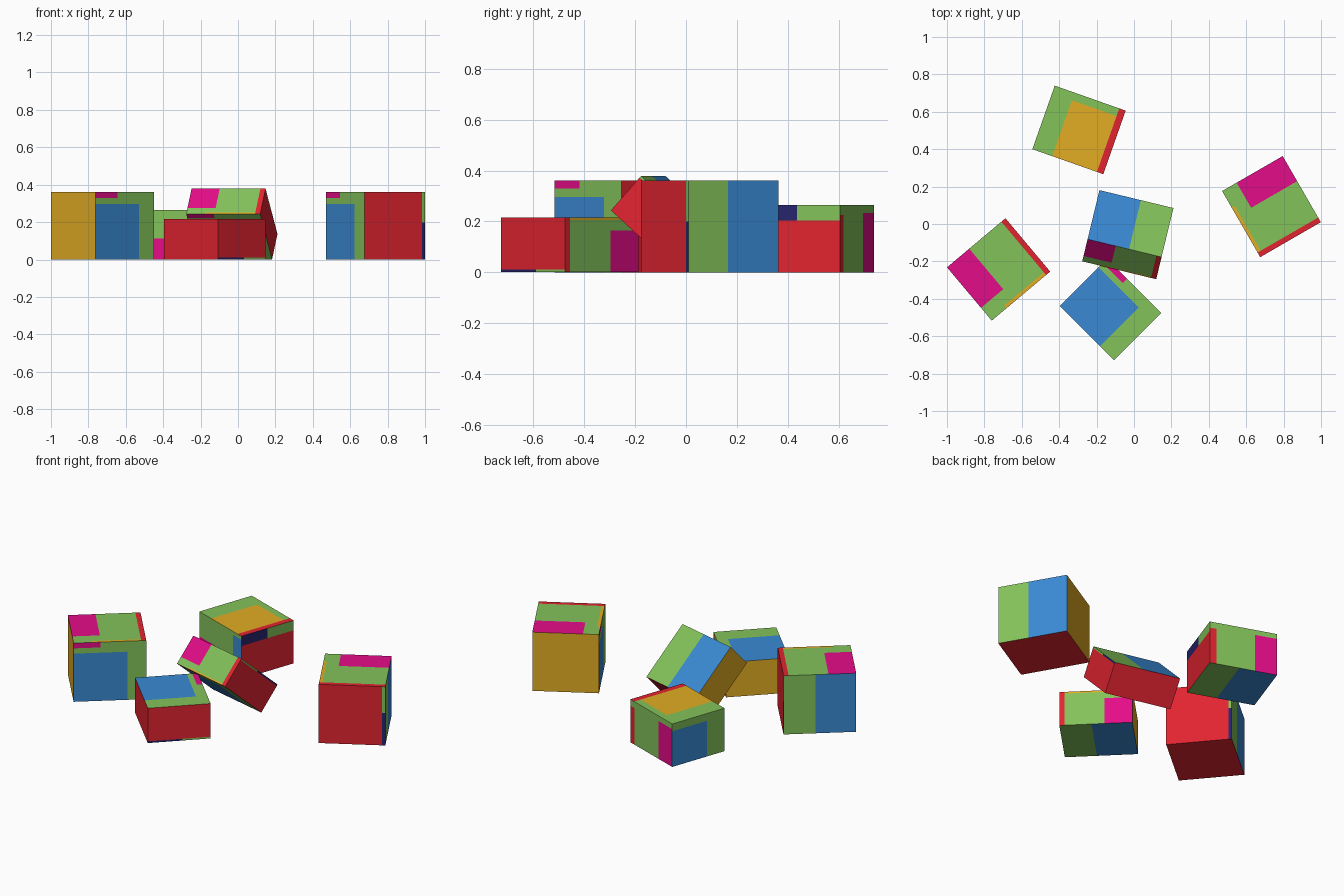
import bpy, bmesh, math
from mathutils import Matrix, Vector

if "Cube" in bpy.data.objects:
    bpy.data.objects.remove(bpy.data.objects["Cube"])

# flat colours (sRGB bytes turned into linear values)
COLOURS = {"green": (131, 194, 90), "blue": (58, 138, 212), "red": (226, 36, 48),
           "yellow": (226, 172, 36), "magenta": (228, 12, 136), "navy": (38, 36, 108)}
NAMES = list(COLOURS)
MATS = []
for name, rgb in COLOURS.items():
    m = bpy.data.materials.new(name)
    m.diffuse_color = [((c / 255 + 0.055) / 1.055) ** 2.4 for c in rgb] + [1]
    m.use_nodes = True
    m.node_tree.nodes["Principled BSDF"].inputs["Base Color"].default_value = m.diffuse_color
    MATS.append(m)

# each side seen from outside: lower-left corner, u direction, v direction
SIDES = {"front": ((-1, -1, -1), (1, 0, 0), (0, 0, 1)),
         "right": ((1, -1, -1), (0, 1, 0), (0, 0, 1)),
         "back": ((1, 1, -1), (-1, 0, 0), (0, 0, 1)),
         "left": ((-1, 1, -1), (0, -1, 0), (0, 0, 1)),
         "top": ((-1, -1, 1), (1, 0, 0), (0, 1, 0)),
         "bottom": ((-1, 1, -1), (1, 0, 0), (0, -1, 0))}

# painted design: base colour, then patches (u0, u1, v0, v1, colour)
CRATE = {
    "front": ("green", [(0, .74, 0, .82, "blue"), (0, .37, .91, 1, "magenta")]),
    "right": ("red", [(.95, 1, 0, .55, "navy"), (.95, 1, .55, 1, "green")]),
    "back": ("green", [(.44, 1, 0, 1, "blue")]),
    "left": ("yellow", []),
    "top": ("green", [(0, .38, .24, 1, "magenta"), (.25, .94, 0, .05, "yellow"),
                      (.93, 1, 0, 1, "red")]),
    "bottom": ("red", []),
}
LOW_CRATE = {
    "front": ("green", [(0, .4, 0, .42, "magenta"), (.8, 1, 0, .92, "blue")]),
    "right": ("red", [(0, .5, .77, 1, "navy"), (.5, 1, .77, 1, "green")]),
    "back": ("green", [(0, .1, 0, .85, "red"), (.67, 1, 0, .88, "magenta")]),
    "left": ("green", [(0, .66, 0, .83, "blue")]),
    "top": ("green", [(.28, .91, 0, .88, "yellow"), (.91, 1, 0, 1, "red")]),
    "bottom": ("green", [(0, .56, 0, 1, "blue")]),
}


def box(name, size, centre, turn, tilt=0, design=CRATE):
    """Box whose sides are cut along the patch borders and coloured per cell."""
    bm = bmesh.new()
    half = Vector(size) / 2
    for side, (corner, ud, vd) in SIDES.items():
        base, patches = design[side]
        us = sorted({0, 1, *[c for p in patches for c in p[0:2]]})
        vs = sorted({0, 1, *[c for p in patches for c in p[2:4]]})

        def point(u, v):
            p = Vector(corner) + 2 * u * Vector(ud) + 2 * v * Vector(vd)
            return bm.verts.new(p * half)

        for u0, u1 in zip(us, us[1:]):
            for v0, v1 in zip(vs, vs[1:]):
                u, v, colour = (u0 + u1) / 2, (v0 + v1) / 2, base
                for a, b, c, d, k in patches:
                    if a < u < b and c < v < d:
                        colour = k
                f = bm.faces.new([point(u0, v0), point(u1, v0), point(u1, v1), point(u0, v1)])
                f.material_index = NAMES.index(colour)

        def point_scale(p):
            return p
    for v in bm.verts:      # stretch from the unit cube to the box size
        v.co = v.co
    bmesh.ops.remove_doubles(bm, verts=bm.verts, dist=1e-5)
    me = bpy.data.meshes.new(name)
    bm.to_mesh(me)
    bm.free()
    for m in MATS:
        me.materials.append(m)
    ob = bpy.data.objects.new(name, me)
    bpy.context.collection.objects.link(ob)
    ob.matrix_world = (Matrix.Translation(centre)
                       @ Matrix.Rotation(math.radians(turn), 4, 'Z')
                       @ Matrix.Rotation(math.radians(tilt), 4, 'X'))
    return ob


# upright boxes
box("left_box", (.408, .372, .362), (-.724, -.243, .181), 40)
box("right_box", (.408, .374, .362), (.735, .093, .181), -60)
box("back_box", (.402, .36, .265), (-.294, .503, .1325), -19.4, design=LOW_CRATE)
# box lying on its back
box("front_box", (.41, .215, .357), (-.125, -.457, .1085), -45, -90)
# box leaning on the front box
box("leaning_box", (.407, .182, .363), (-.033, -.057, .19), -13.6, 48)
